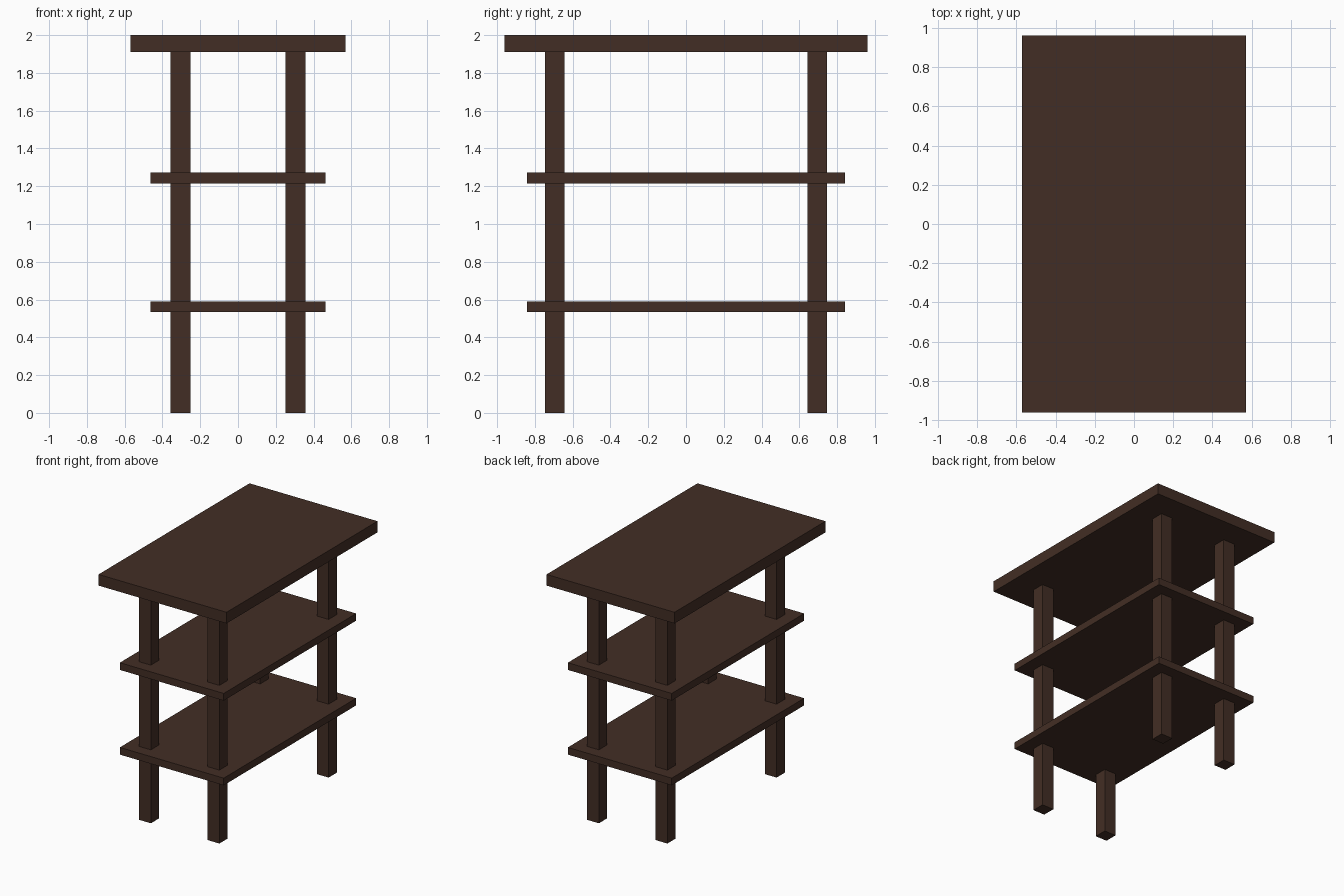
import bpy

# Remove the default cube
default = bpy.data.objects.get("Cube")
if default:
    bpy.data.objects.remove(default, do_unlink=True)

# Dark stained wood
COLOUR = (0.055, 0.027, 0.018, 1.0)
wood = bpy.data.materials.new("dark brown wood")
wood.use_nodes = True
wood.diffuse_color = COLOUR
bsdf = next(n for n in wood.node_tree.nodes if n.type == 'BSDF_PRINCIPLED')
bsdf.inputs["Base Color"].default_value = COLOUR


def box(name, x, y, size_x, size_y, bottom, top):
    """Add a box centred on x, y between two heights."""
    bpy.ops.mesh.primitive_cube_add(size=1, location=(x, y, (bottom + top) / 2))
    obj = bpy.context.object
    obj.name = name
    obj.scale = (size_x, size_y, top - bottom)
    bpy.ops.object.transform_apply(location=False, rotation=False, scale=True)
    obj.data.materials.append(wood)
    return obj


# Thick table top
box("table_top", 0, 0, 1.14, 1.92, 1.91, 2.0)

# Two thinner shelves
for name, bottom in (("lower_shelf", 0.533), ("upper_shelf", 1.215)):
    box(name, 0, 0, 0.925, 1.685, bottom, bottom + 0.058)

# Four square legs running through the shelves
for side, x in (("right", -0.305), ("left", 0.305)):
    for end, y in (("front", -0.695), ("back", 0.695)):
        box(f"{end}_{side}_leg", x, y, 0.105, 0.105, 0, 1.91)
